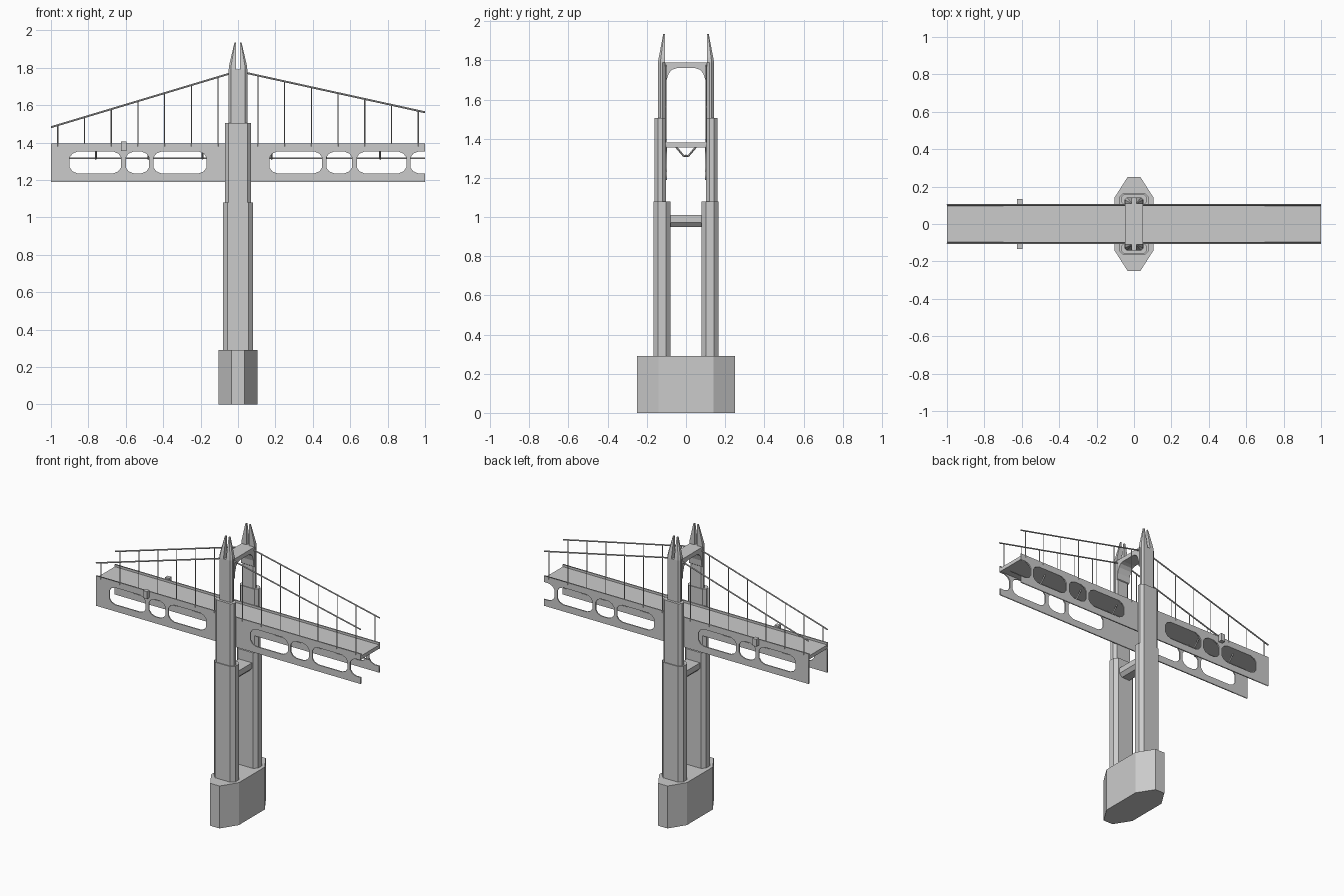
import bpy, bmesh
from mathutils import Vector

if "Cube" in bpy.data.objects:
    bpy.data.objects.remove(bpy.data.objects["Cube"])


def make_object(name, bm):
    bmesh.ops.recalc_face_normals(bm, faces=bm.faces)
    me = bpy.data.meshes.new(name)
    bm.to_mesh(me)
    bm.free()
    ob = bpy.data.objects.new(name, me)
    bpy.context.collection.objects.link(ob)
    return ob


def loft(bm, rings):
    """Skin a list of equal-length point rings and cap both ends."""
    vs = [[bm.verts.new(p) for p in r] for r in rings]
    n = len(vs[0])
    for a, b in zip(vs, vs[1:]):
        for i in range(n):
            bm.faces.new((a[i], a[(i + 1) % n], b[(i + 1) % n], b[i]))
    bm.faces.new(vs[0])
    bm.faces.new(vs[-1])


def box(bm, x0, x1, y0, y1, z0, z1):
    loft(bm, [[(x0, y0, z), (x1, y0, z), (x1, y1, z), (x0, y1, z)] for z in (z0, z1)])


def rod(bm, a, b, r, n=6):
    a, b = Vector(a), Vector(b)
    m = (b - a).to_track_quat('Z', 'Y').to_matrix().to_4x4()
    m.translation = (a + b) / 2
    bmesh.ops.create_cone(bm, cap_ends=True, segments=n, radius1=r, radius2=r,
                          depth=(b - a).length, matrix=m)


def octagon(x0, x1, y0, y1, c, z, s):
    pts = [(x0 + c, y0), (x1 - c, y0), (x1, y0 + c), (x1, y1 - c),
           (x1 - c, y1), (x0 + c, y1), (x0, y1 - c), (x0, y0 + c)]
    return [(x, s * y, z) for x, y in pts]


# pier footing
bm = bmesh.new()
plan = [(-.105, -.14), (-.035, -.25), (.035, -.25), (.105, -.14),
        (.105, .14), (.035, .25), (-.035, .25), (-.105, .14)]
loft(bm, [[(x, y, z) for x, y in plan] for z in (0, .29)])
make_object("pier_footing", bm)

# stepped tower legs with forked spires
for s, side in ((-1, "front"), (1, "back")):
    bm = bmesh.new()
    for hx, y0, y1, c, z0, z1 in ((.08, .08, .166, .023, .29, 1.08),
                                  (.07, .102, .16, .018, 1.08, 1.505),
                                  (.05, .107, .143, .012, 1.505, 1.79)):
        loft(bm, [octagon(-hx, hx, y0, y1, c, z, s) for z in (z0, z1)])
    for d in (-1, 1):
        loft(bm, [[(d * .01, s * .107, z), (d * xo, s * .107, z), (d * xo, s * (yo - c), z),
                   (d * (xo - c), s * yo, z), (d * .01, s * yo, z)]
                  for xo, yo, c, z in ((.05, .143, .012, 1.79), (.047, .139, .011, 1.815),
                                       (.019, .116, .003, 1.935))])
    make_object("tower_leg_" + side, bm)

# arched portal beam at the tower top
bm = bmesh.new()
arch = [(.108, 1.655), (.102, 1.66), (.099, 1.7), (.087, 1.735), (.07, 1.753), (.048, 1.76)]
prof = ([(-.108, 1.79)] + [(-y, z) for y, z in arch]
        + [(y, z) for y, z in reversed(arch)] + [(.108, 1.79)])
loft(bm, [[(x, y, z) for y, z in prof] for x in (-.048, .048)])
make_object("portal_beam", bm)

# lower cross beam
bm = bmesh.new()
prof = [(-.05, 1.01), (.05, 1.01), (.05, .972), (.03, .95), (-.03, .95), (-.05, .972)]
loft(bm, [[(x, y, z) for x, z in prof] for y in (-.085, .085)])
make_object("lower_cross_beam", bm)

# deck slab
bm = bmesh.new()
box(bm, -1, 1, -.1, .1, 1.355, 1.38)
make_object("deck", bm)


# side girders with rounded openings
def opening(x0, x1, z0=1.235, z1=1.352):
    cx, cz = .042, .032
    mx, mz = cx * .35, cz * .35
    q = [(cx, 0), (mx, mz), (0, cz)]
    left = [(x0 + a, z0 + b) for a, b in q] + [(x0 + a, z1 - b) for a, b in reversed(q)]
    right = [(x0 + x1 - x, z) for x, z in reversed(left)]
    return left, right


outline = [(1, 1.19), (-1, 1.19), (-1, 1.395), (1, 1.395), (1, 1.352)]
outline += reversed(opening(.922, 1.08)[0])
outline += [(1, 1.235)]
loops = [outline]
for x0, x1 in ((-.9, -.625), (-.6, -.475), (-.452, -.168),
               (.168, .45), (.472, .61), (.635, .9)):
    left, right = opening(x0, x1)
    loops.append(left + right)

for s, side in ((-1, "front"), (1, "back")):
    cu = bpy.data.curves.new("girder_profile", 'CURVE')
    cu.dimensions = '2D'
    cu.fill_mode = 'BOTH'
    cu.extrude = .004
    for pts in loops:
        sp = cu.splines.new('POLY')
        sp.points.add(len(pts) - 1)
        for p, (x, z) in zip(sp.points, pts):
            p.co = (x, z, 0, 1)
        sp.use_cyclic_u = True
    tmp = bpy.data.objects.new("girder_curve", cu)
    bpy.context.collection.objects.link(tmp)
    bpy.context.view_layer.update()
    me = bpy.data.meshes.new_from_object(tmp.evaluated_get(bpy.context.evaluated_depsgraph_get()))
    bpy.data.objects.remove(tmp)
    ob = bpy.data.objects.new("girder_" + side, me)
    ob.rotation_euler.x = 1.5707963
    ob.location.y = s * .101
    bpy.context.collection.objects.link(ob)


# suspension cables and hangers
def cable_z(x):
    return 1.782 + (.3 * x if x < 0 else -.22 * x)


for s, side in ((-1, "front"), (1, "back")):
    bm = bmesh.new()
    for x in (-1, 1):
        rod(bm, (x, s * .103, cable_z(x)), (0, s * .103, cable_z(0)), .005)
    make_object("main_cable_" + side, bm)
    bm = bmesh.new()
    for i in range(7):
        for d in (-1, 1):
            x = d * (.106 + i * .143)
            rod(bm, (x, s * .103, 1.38), (x, s * .103, cable_z(x)), .003, 4)
    make_object("hangers_" + side, bm)
    # small signal boxes on the girders
    bm = bmesh.new()
    box(bm, -.625, -.595, s * .104, s * .133, 1.355, 1.405)
    make_object("signal_box_" + side, bm)

# under-deck service pipe with V brackets
bm = bmesh.new()
rod(bm, (-.9, 0, 1.315), (1, 0, 1.315), .004)
for x in (-.76, -.48, -.19, .18, .47, .76):
    for s in (-1, 1):
        rod(bm, (x, s * .05, 1.357), (x, s * .012, 1.312), .005, 4)
    rod(bm, (x, -.014, 1.312), (x, .014, 1.312), .005, 4)
make_object("service_pipe", bm)
